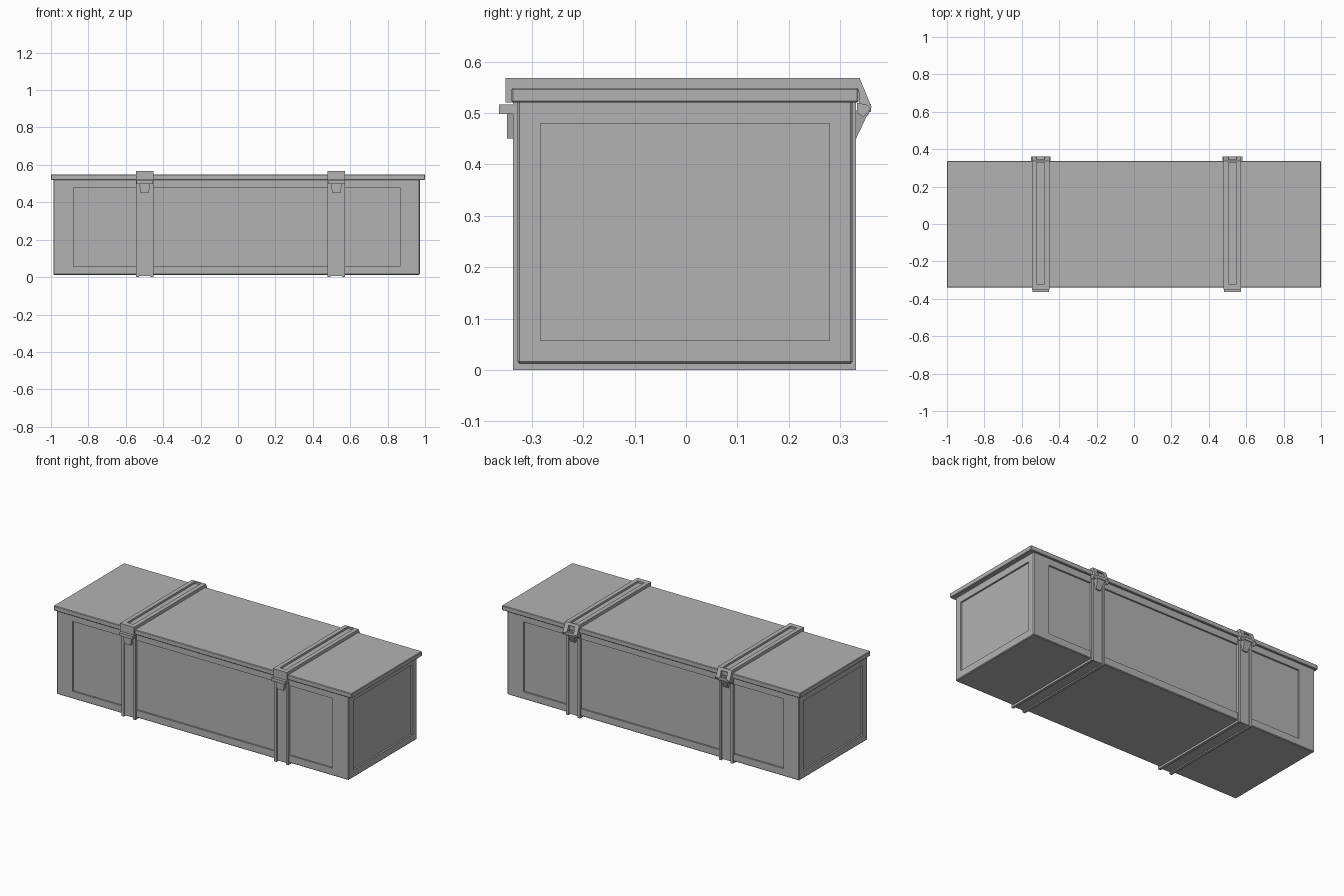
import bpy
import bmesh
from mathutils import Vector

if "Cube" in bpy.data.objects:
    bpy.data.objects.remove(bpy.data.objects["Cube"], do_unlink=True)

GREY = (0.45, 0.45, 0.45, 1)
mat = bpy.data.materials.new("plain grey")
mat.use_nodes = True
mat.diffuse_color = GREY
mat.node_tree.nodes["Principled BSDF"].inputs["Base Color"].default_value = GREY


def finish(name, bm):
    bmesh.ops.recalc_face_normals(bm, faces=bm.faces[:])
    mesh = bpy.data.meshes.new(name)
    bm.to_mesh(mesh)
    bm.free()
    mesh.materials.append(mat)
    obj = bpy.data.objects.new(name, mesh)
    bpy.context.collection.objects.link(obj)
    return obj


def box_mesh(lo, hi, bevel=0):
    lo, hi = Vector(lo), Vector(hi)
    bm = bmesh.new()
    bmesh.ops.create_cube(bm, size=1)
    for v in bm.verts:
        v.co = (lo + hi) / 2 + v.co * (hi - lo)
    if bevel:
        bmesh.ops.bevel(bm, geom=bm.edges[:], offset=bevel, segments=1, affect='EDGES')
    return bm


def box(name, lo, hi, bevel=0):
    return finish(name, box_mesh(lo, hi, bevel))


def prism(name, profile, x0, x1, taper=1):
    """Extrude a y-z profile along x; taper narrows the points below the first one."""
    bm = bmesh.new()
    mid, top = (x0 + x1) / 2, profile[0][1]
    low = min(z for y, z in profile)
    rings = []
    for x in (x0, x1):
        rings.append([bm.verts.new((mid + (x - mid) * (taper if z == low else 1), y, z))
                      for y, z in profile])
    a, b = rings
    bm.faces.new(a)
    bm.faces.new(b[::-1])
    for i in range(len(a)):
        j = (i + 1) % len(a)
        bm.faces.new((a[i], b[i], b[j], a[j]))
    return finish(name, bm)


# Chest body with a recessed panel on each of its four sides
LO, HI = Vector((-0.987, -0.328, 0.012)), Vector((0.972, 0.324, 0.53))
bm = box_mesh(LO, HI, 0.004)
bm.normal_update()
sides = [f for f in bm.faces if abs(f.normal.z) < 0.01
         and max(abs(f.normal.x), abs(f.normal.y)) > 0.99]
bmesh.ops.inset_individual(bm, faces=sides, thickness=0.03)
for f in sides:
    axis, margin = (1, 0.045) if abs(f.normal.x) > 0.9 else (0, 0.107)
    c = f.calc_center_median()
    for v in f.verts:
        v.co[axis] = LO[axis] + margin if v.co[axis] < c[axis] else HI[axis] - margin
        v.co.z = 0.057 if v.co.z < c.z else 0.48
bmesh.ops.inset_individual(bm, faces=sides, thickness=0, depth=-0.01)
finish("chest_body", bm)

# Flat overhanging lid
box("lid", (-1, -0.34, 0.52), (1, 0.336, 0.549), 0.003)


def u_profile(outer, thick):
    """Band that runs down the front, under the base and up the back."""
    f, b, z = -0.337 + outer, 0.331 - outer, outer
    return [(f, 0.52), (f, z), (b, z), (b, 0.52),
            (b - thick, 0.52), (b - thick, z + thick),
            (f + thick, z + thick), (f + thick, 0.52)]


TOP_RAIL = [(-0.351, 0.52), (-0.351, 0.568), (0.338, 0.568), (0.361, 0.512),
            (0.354, 0.495), (0.337, 0.515), (0.336, 0.547), (-0.339, 0.547), (-0.339, 0.52)]

for label, cx in (("right", -0.499), ("left", 0.526)):
    # Lower strap: two raised rails joined by a thin web
    prism(f"{label}_lower_strap_web", u_profile(0.007, 0.008), cx - 0.04, cx + 0.04)
    for side, s in (("outer", -1), ("inner", 1)):
        x0, x1 = sorted((cx + s * 0.031, cx + s * 0.047))
        prism(f"{label}_lower_strap_{side}_rail", u_profile(0, 0.016), x0, x1)
        # Upper strap rail, ending in a pointed cheek at the back
        x0, x1 = sorted((cx + s * 0.021, cx + s * 0.047))
        prism(f"{label}_lid_strap_{side}_rail", TOP_RAIL, x0, x1)
        # Small ears of the back buckle
        x0, x1 = sorted((cx + s * 0.04, cx + s * 0.053))
        prism(f"{label}_buckle_{side}_ear",
              [(0.333, 0.52), (0.352, 0.516), (0.36, 0.508), (0.345, 0.492), (0.333, 0.5)], x0, x1)
    box(f"{label}_lid_strap_web", (cx - 0.03, -0.33, 0.545), (cx + 0.03, 0.335, 0.556))
    box(f"{label}_lid_strap_front_cap", (cx - 0.03, -0.351, 0.52), (cx + 0.03, -0.32, 0.568))
    # Front catch: a cross block with a tapered tongue
    box(f"{label}_front_catch", (cx - 0.045, -0.364, 0.498), (cx + 0.045, -0.328, 0.517))
    prism(f"{label}_front_tongue",
          [(-0.348, 0.5), (-0.348, 0.45), (-0.328, 0.45), (-0.328, 0.5)],
          cx - 0.03, cx + 0.03, 0.7)
    # Back buckle: cross bar and tapered tongue
    box(f"{label}_buckle_bar", (cx - 0.03, 0.346, 0.502), (cx + 0.03, 0.36, 0.518))
    prism(f"{label}_buckle_top_bar",
          [(0.33, 0.568), (0.338, 0.568), (0.344, 0.553), (0.33, 0.553)], cx - 0.025, cx + 0.025)
    prism(f"{label}_back_tongue",
          [(0.322, 0.505), (0.357, 0.505), (0.331, 0.45), (0.322, 0.45)],
          cx - 0.026, cx + 0.026, 0.6)
